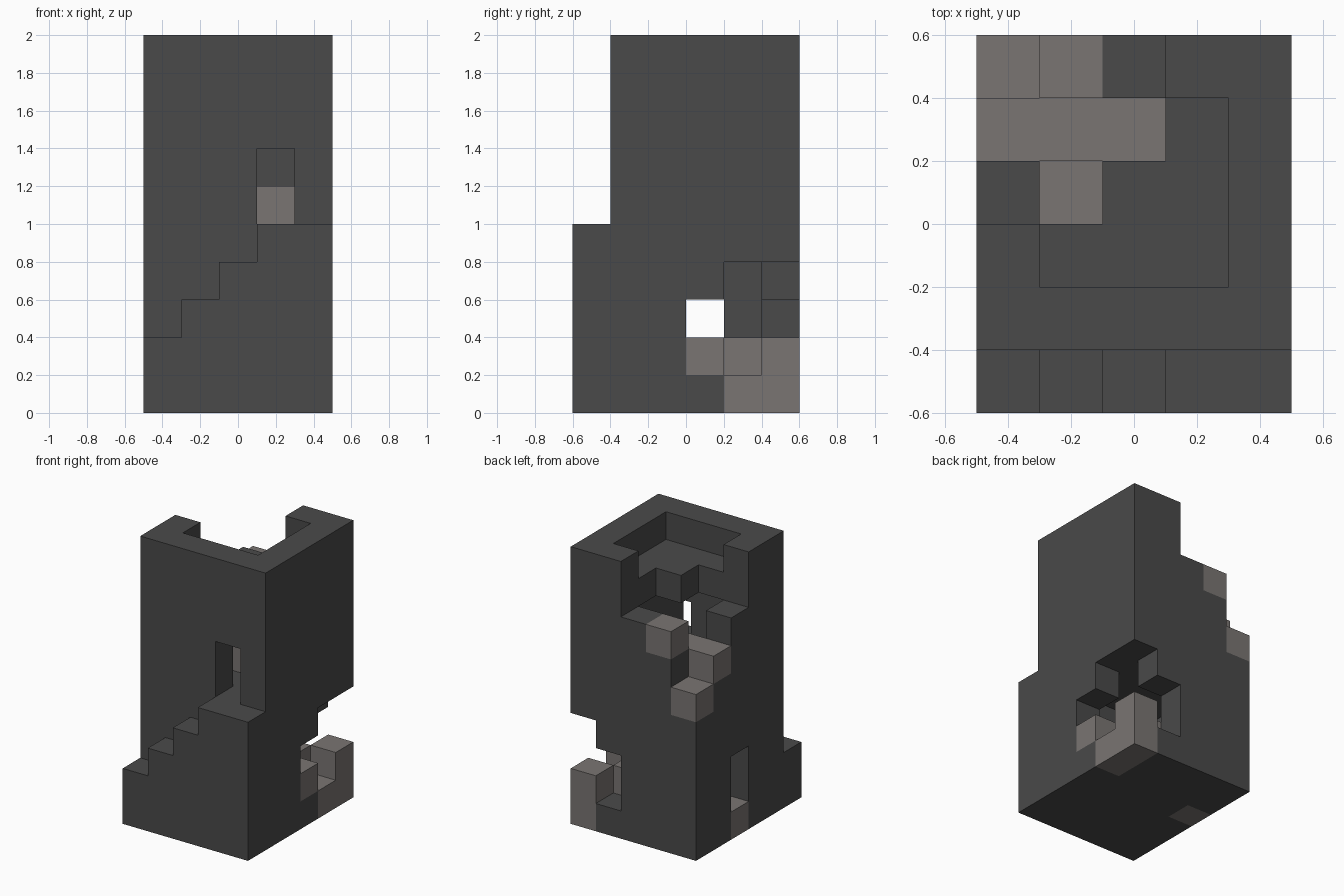
import bpy
import bmesh
from mathutils import Vector
from itertools import product

CELL = 0.2
SIZE = Vector((5, 6, 10))          # blocks along x, y, z
cube = bpy.data.objects.get("Cube")
if cube:
    bpy.data.objects.remove(cube, do_unlink=True)


def make_material(name, colour):
    mat = bpy.data.materials.new(name)
    mat.use_nodes = True
    mat.diffuse_color = colour
    mat.node_tree.nodes["Principled BSDF"].inputs["Base Color"].default_value = colour
    return mat


dark_stone = make_material("dark stone", (0.068, 0.068, 0.068, 1))
pale_stone = make_material("pale broken stone", (0.193, 0.178, 0.17, 1))

blocks = {}                        # block position -> part name


def cells(x, y, z):
    return product(range(*x), range(*y), range(*z))


def fill(part, x, y, z):
    for c in cells(x, y, z):
        blocks[c] = part


def carve(x, y, z):
    for c in cells(x, y, z):
        blocks.pop(c, None)


# Tower shell with two rooms and a parapet
fill("tower_walls", (0, 5), (1, 6), (0, 10))
carve((1, 4), (2, 5), (1, 10))
fill("ground_floor", (1, 4), (2, 5), (0, 1))
fill("upper_floor", (1, 4), (2, 5), (4, 5))

# Roof slab, broken away diagonally at the back
for row in range(3):
    fill("roof_slab", (1 + row, 4), (2 + row, 3 + row), (8, 9))

# Front steps, ending in a landing before the upper door
for step, height in enumerate((2, 3, 4, 5, 5)):
    fill("front_steps", (step, step + 1), (0, 1), (0, height))

# Doorways
carve((3, 4), (1, 2), (5, 7))
carve((0, 1), (3, 4), (1, 3))

# Collapsed top at the back right corner
carve((1, 3), (5, 6), (8, 10))
carve((0, 1), (5, 6), (6, 10))
carve((0, 1), (4, 5), (7, 10))
carve((0, 1), (3, 4), (8, 10))

# Breach in the lower back left corner
carve((4, 5), (4, 6), (1, 4))
carve((4, 5), (3, 4), (1, 3))
carve((3, 4), (5, 6), (1, 3))

# Pale broken blocks along the damage
fill("broken_wall_blocks", (1, 2), (5, 6), (7, 8))
fill("broken_wall_blocks", (0, 1), (5, 6), (5, 6))
fill("broken_wall_blocks", (0, 1), (4, 5), (6, 7))
fill("broken_wall_blocks", (0, 1), (3, 4), (0, 1))
fill("broken_corner_blocks", (4, 5), (4, 6), (0, 1))
fill("broken_corner_blocks", (4, 5), (5, 6), (1, 2))
fill("broken_corner_blocks", (4, 5), (3, 4), (1, 2))
fill("lower_rubble", (3, 4), (4, 5), (1, 2))

# Rubble fallen into the upper room
fill("upper_rubble", (1, 4), (4, 5), (5, 6))
fill("upper_rubble", (1, 3), (4, 5), (6, 7))
fill("upper_rubble", (1, 3), (3, 4), (5, 6))

PALE = {"broken_wall_blocks", "broken_corner_blocks", "lower_rubble", "upper_rubble"}


def build_part(part):
    """Make one object from the outer faces of the part's blocks."""
    bm = bmesh.new()
    origin = Vector((SIZE.x / 2, SIZE.y / 2, 0))
    for c in [c for c, name in blocks.items() if name == part]:
        centre = Vector(c) + Vector((0.5, 0.5, 0.5)) - origin
        for axis, sign in product(range(3), (-1, 1)):
            near = list(c)
            near[axis] += sign
            if tuple(near) in blocks:
                continue
            n, u = Vector(), Vector()
            n[axis] = sign
            u[(axis + 1) % 3] = 1
            v = n.cross(u)
            corners = [n + u + v, n - u + v, n - u - v, n + u - v]
            bm.faces.new([bm.verts.new((centre + k / 2) * CELL) for k in corners])
    bmesh.ops.remove_doubles(bm, verts=bm.verts, dist=0.001)
    bm.normal_update()
    bmesh.ops.dissolve_limit(bm, angle_limit=0.01, verts=bm.verts, edges=bm.edges)
    mesh = bpy.data.meshes.new(part)
    bm.to_mesh(mesh)
    bm.free()
    mesh.materials.append(pale_stone if part in PALE else dark_stone)
    obj = bpy.data.objects.new(part, mesh)
    bpy.context.collection.objects.link(obj)


for part in sorted(set(blocks.values())):
    build_part(part)
